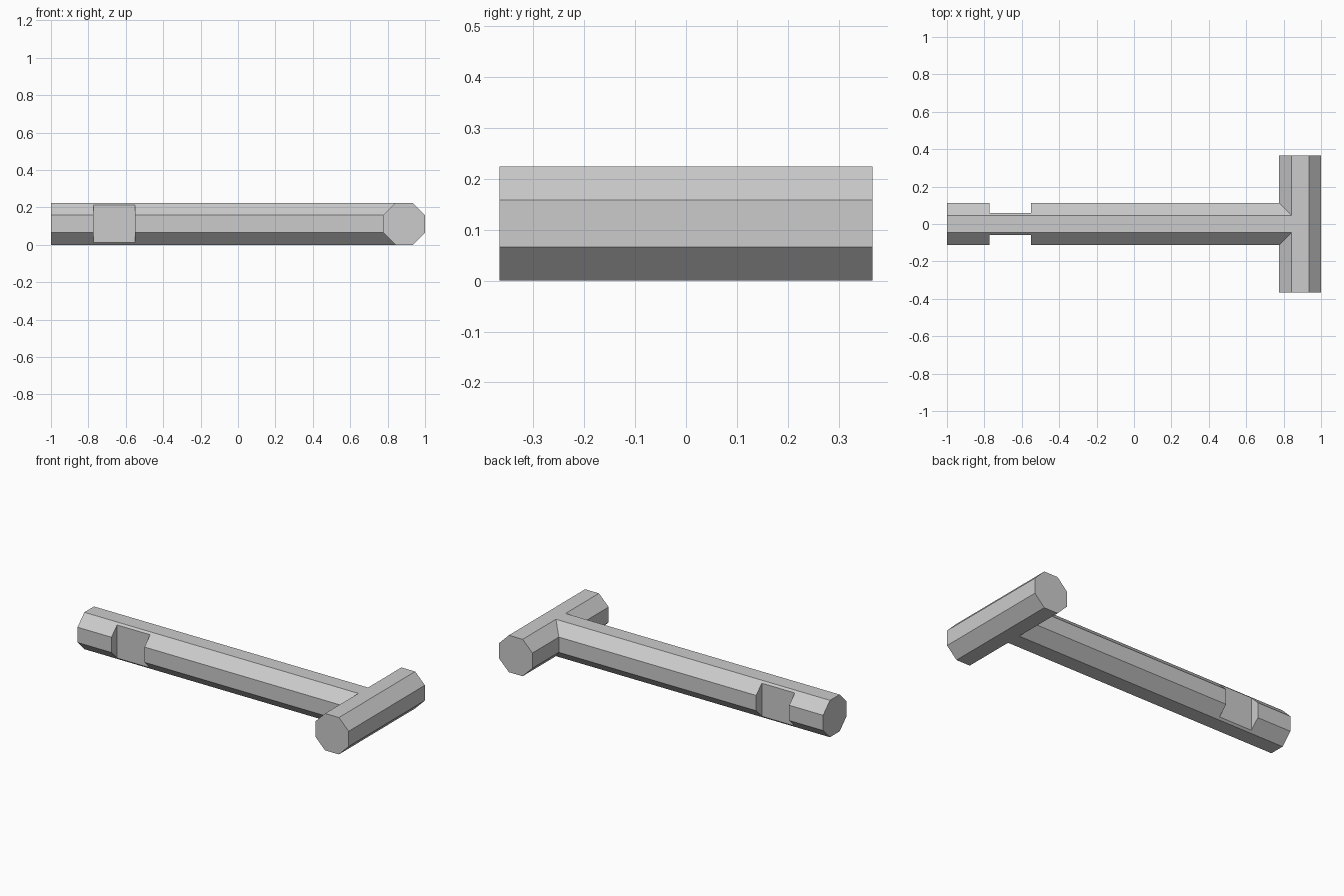
import bpy, bmesh, math

if "Cube" in bpy.data.objects:
    bpy.data.objects.remove(bpy.data.objects["Cube"], do_unlink=True)

H = 0.112                          # half width of the octagonal bars
F = H * math.tan(math.pi / 8)      # half length of one octagon side
N = 0.058                          # half thickness left between the notches
S = H + F - N                      # height where a notch meets the slanted sides
HEAD_X = 1 - H
HEAD_LEN = 0.366
NOTCH = (-0.772, -0.55)

# Octagon with four extra points on the slanted sides, where the notches cut
right_half = [(N, -S), (H, -F), (H, F), (N, S), (F, H)]
profile = right_half + [(-F, H)] + [(-a, -b) for a, b in right_half[:4]]
profile += [(-F, -H), (F, -H)]
COUNT = len(profile)

bm = bmesh.new()


def ring(place):
    """Place every profile point with a function of its two coordinates."""
    return [bm.verts.new(place(a, b + H)) for a, b in profile]


def loft(first, second, skip=()):
    for i in range(COUNT):
        if i not in skip:
            j = (i + 1) % COUNT
            bm.faces.new((first[i], first[j], second[j], second[i]))


def handle_ring(x):
    return ring(lambda a, z: (x, a, z))


def head_ring(y_of):
    return ring(lambda a, z: (HEAD_X + a, y_of(a), z))


# Handle, with its far end mitred onto the head
end = handle_ring(-1)
notch_a, notch_b = (handle_ring(x) for x in NOTCH)
joint = ring(lambda a, z: (HEAD_X - abs(a), a, z))
bm.faces.new(end)
loft(end, notch_a)
loft(notch_a, notch_b, skip=(0, 1, 2, 6, 7, 8))
loft(notch_b, joint)

# Flat notches on the front and back of the handle
for k in (0, 6):
    bm.faces.new((notch_a[k], notch_a[k + 3], notch_b[k + 3], notch_b[k]))
    for r in (notch_a, notch_b):
        bm.faces.new(r[k:k + 4])

# Cross head, left open where the handle joins it
front = head_ring(lambda a: -HEAD_LEN)
inner_front = head_ring(lambda a: -abs(a))
inner_back = head_ring(abs)
back = head_ring(lambda a: HEAD_LEN)
bm.faces.new(front)
bm.faces.new(back)
loft(front, inner_front)
loft(inner_front, inner_back, skip=range(5, 10))
loft(inner_back, back)

# Weld the parts and merge coplanar faces
bmesh.ops.remove_doubles(bm, verts=bm.verts[:], dist=0.0005)
bmesh.ops.recalc_face_normals(bm, faces=bm.faces[:])
bmesh.ops.dissolve_limit(bm, angle_limit=math.radians(1),
                         verts=bm.verts[:], edges=bm.edges[:])

mesh = bpy.data.meshes.new("handle_and_cross_head")
bm.to_mesh(mesh)
bm.free()
tool = bpy.data.objects.new("handle_and_cross_head", mesh)
bpy.context.collection.objects.link(tool)

# Plain grey
grey = bpy.data.materials.new("light_grey")
grey.use_nodes = True
color = (0.6, 0.6, 0.6, 1)
grey.diffuse_color = color
grey.node_tree.nodes["Principled BSDF"].inputs["Base Color"].default_value = color
mesh.materials.append(grey)
